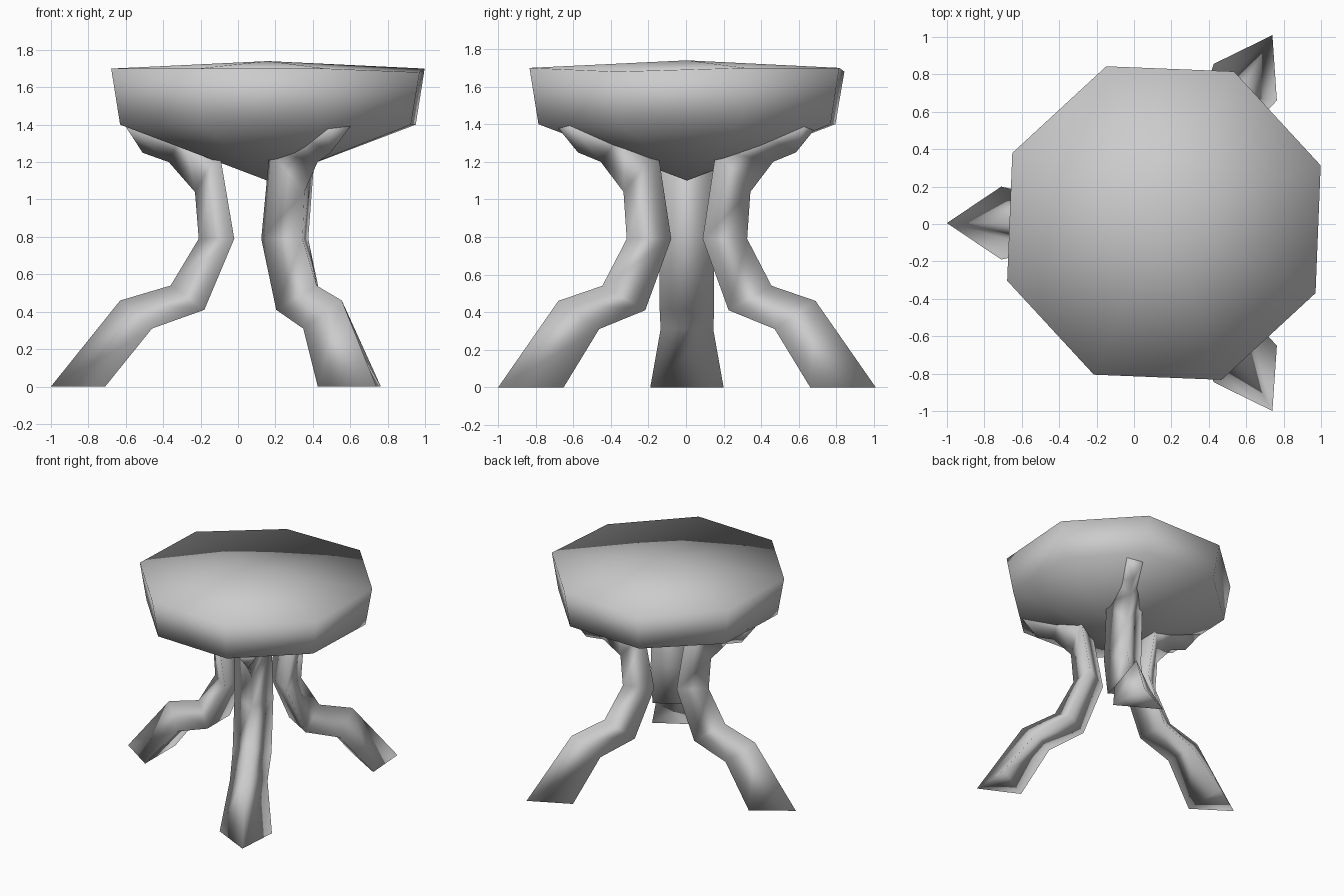
import bpy, bmesh, math
from mathutils import Matrix, Vector

if "Cube" in bpy.data.objects:
    bpy.data.objects.remove(bpy.data.objects["Cube"])

CENTRE = Vector((0.16, 0.005, 0))

grey = bpy.data.materials.new("plain grey")
grey.diffuse_color = (0.6, 0.6, 0.6, 1)
grey.use_nodes = True
grey.node_tree.nodes["Principled BSDF"].inputs["Base Color"].default_value = grey.diffuse_color


def finish(bm, name):
    bmesh.ops.recalc_face_normals(bm, faces=bm.faces)
    mesh = bpy.data.meshes.new(name)
    bm.to_mesh(mesh)
    bm.free()
    mesh.materials.append(grey)
    mesh.shade_smooth()
    obj = bpy.data.objects.new(name, mesh)
    bpy.context.collection.objects.link(obj)
    return obj


def bridge(bm, a, b):
    n = len(a)
    for i in range(n):
        bm.faces.new((a[i], a[(i + 1) % n], b[(i + 1) % n], b[i]))


# Seat: eight-sided block, domed top and conical underside
bm = bmesh.new()


def octagon(radius, heights):
    return [bm.verts.new(CENTRE + Vector((radius * math.cos(math.radians(20.2 + 45 * i)),
                                          radius * math.sin(math.radians(20.2 + 45 * i)), z)))
            for i, z in enumerate(heights)]


rim = octagon(0.893, [1.70, 1.70, 1.68, 1.70, 1.70, 1.70, 1.70, 1.68])
lower = octagon(0.842, [1.40] * 8)
bridge(bm, lower, rim)
for ring, z in ((rim, 1.74), (lower, 1.10)):
    tip = bm.verts.new(CENTRE + Vector((0, 0, z)))
    for i in range(8):
        bm.faces.new((ring[i], ring[(i + 1) % 8], tip))
finish(bm, "seat")

# Legs: bent three-sided bars; ridge (radius, z), inner corners (radius, z), half width
SECTIONS = [
    ((1.16, 0.00), (0.87, 0.00), 0.195),
    ((0.79, 0.46), (0.62, 0.31), 0.14),
    ((0.52, 0.54), (0.34, 0.41), 0.145),
    ((0.37, 0.79), (0.18, 0.79), 0.145),
    ((0.39, 1.04), (0.26, 1.26), 0.14),
    ((0.53, 1.20), (0.45, 1.37), 0.12),
    ((0.67, 1.25), (0.78, 1.42), 0.085),
]
for name, angle in (("left_leg", 180), ("back_leg", 60), ("front_leg", -60)):
    bm = bmesh.new()
    rings = [[bm.verts.new((ridge[0], 0, ridge[1])),
              bm.verts.new((side[0], half, side[1])),
              bm.verts.new((side[0], -half, side[1]))]
             for ridge, side, half in SECTIONS]
    for a, b in zip(rings, rings[1:]):
        bridge(bm, a, b)
    bm.faces.new(rings[0])
    bm.faces.new(rings[-1])
    bmesh.ops.transform(bm, verts=bm.verts, matrix=Matrix.Translation(CENTRE)
                        @ Matrix.Rotation(math.radians(angle), 4, 'Z'))
    finish(bm, name)
